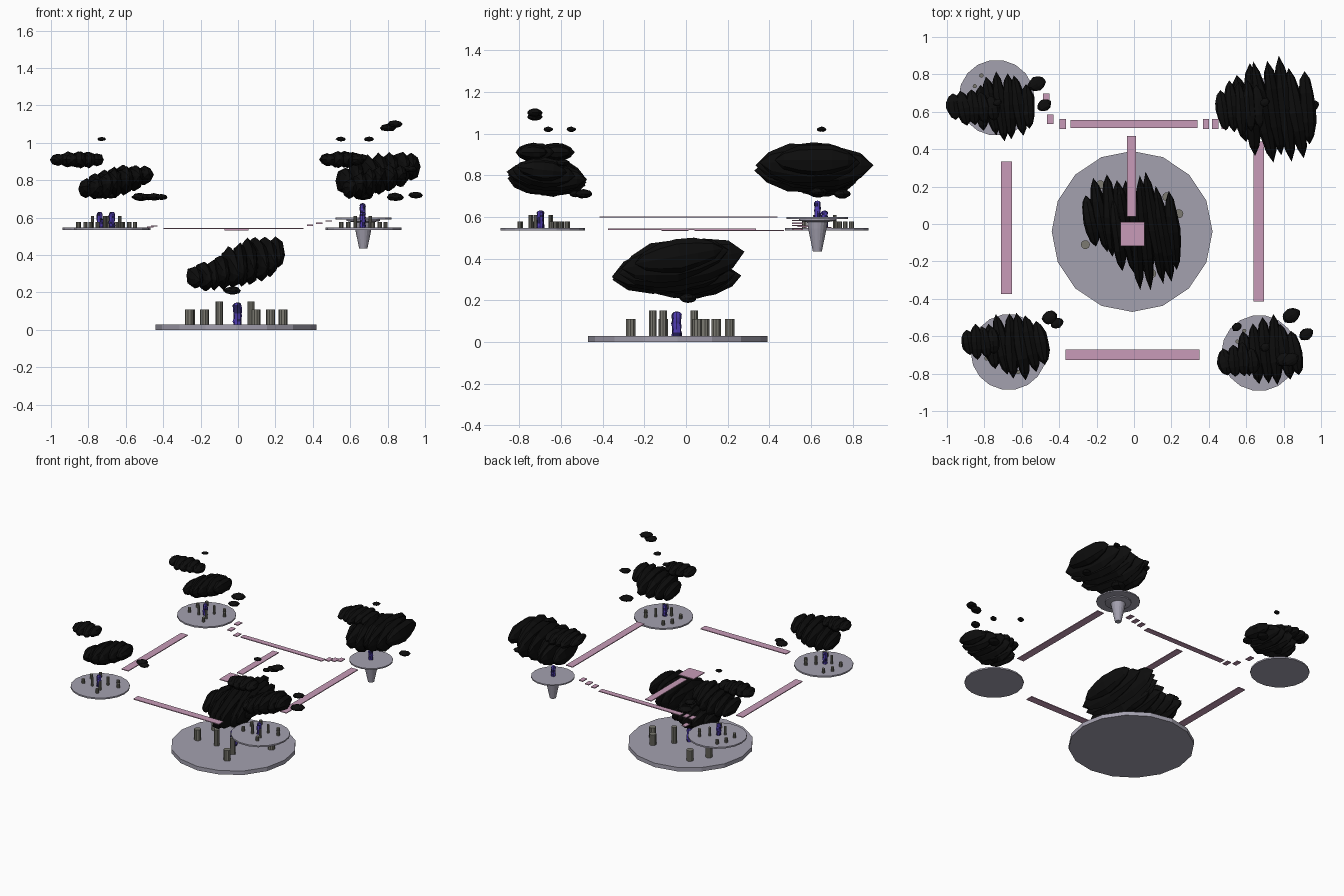
import bpy, bmesh, math, random
from mathutils import Matrix, Vector

if "Cube" in bpy.data.objects:
    bpy.data.objects.remove(bpy.data.objects["Cube"])

random.seed(4)

def mat(name, rgb):
    m = bpy.data.materials.new(name)
    m.diffuse_color = (*rgb, 1)
    m.use_nodes = True
    m.node_tree.nodes["Principled BSDF"].inputs["Base Color"].default_value = m.diffuse_color
    return m

STONE = mat("lavender_stone", (0.37, 0.355, 0.43))
PILLAR = mat("grey_pillar", (0.20, 0.195, 0.165))
PINK = mat("pink_path", (0.58, 0.33, 0.48))
LEAF = mat("black_foliage", (0.004, 0.004, 0.004))
PURPLE = mat("purple_bark", (0.08, 0.045, 0.45))
DARK = mat("dark_bark", (0.02, 0.015, 0.10))

def finish(name, bm, *mats):
    bmesh.ops.recalc_face_normals(bm, faces=bm.faces)
    me = bpy.data.meshes.new(name)
    bm.to_mesh(me)
    bm.free()
    for m in mats:
        me.materials.append(m)
    ob = bpy.data.objects.new(name, me)
    bpy.context.collection.objects.link(ob)
    return ob

def lathe(bm, profile, frame, n, jitter=0.0):
    """Revolve (radius, height) points about the local z of frame."""
    rings = []
    for r, h in profile:
        if r == 0:
            rings.append([bm.verts.new(frame @ Vector((0, 0, h)))])
            continue
        ring = []
        for i in range(n):
            a = 2 * math.pi * i / n
            k = r * (1 + random.uniform(-jitter, jitter))
            ring.append(bm.verts.new(frame @ Vector((k * math.cos(a), k * math.sin(a), h))))
        rings.append(ring)
    for a, b in zip(rings, rings[1:]):
        for i in range(n):
            j = (i + 1) % n
            quad = [a[i % len(a)], a[j % len(a)], b[j % len(b)], b[i % len(b)]]
            bm.faces.new(list(dict.fromkeys(quad)))
    for end in (rings[0], rings[-1]):
        if len(end) > 1:
            bm.faces.new(end)

def disc(name, x, y, profile, n=18):
    bm = bmesh.new()
    lathe(bm, profile, Matrix.Translation((x, y, 0)), n)
    finish(name, bm, STONE)

# pillar offsets from an island's centre, on the big island's scale
LOW = [(.185, .185), (.25, .095), (-.25, -.07), (.105, -.225), (-.17, .25), (-.245, .13)]
TALL = [(-.09, -.07), (.08, -.12), (.08, .08)]

def pillars(name, x, y, z, s, low, tall):
    bm = bmesh.new()
    for spots, r, h in ((LOW, .024, low), (TALL, .019, tall)):
        for px, py in spots:
            lathe(bm, [(r * s, z), (r * s, z + h)],
                  Matrix.Translation((x + px * s, y + py * s, 0)), 10)
    finish(name, bm, PILLAR)

def trunk(name, x, y, z, r, h):
    bm = bmesh.new()
    prof = [(r, z + h * i / 8) for i in range(8)] + [(r * .7, z + h * .97), (0, z + h)]
    lathe(bm, prof, Matrix.Translation((x, y, 0)), 8, .15)
    for f in bm.faces:
        f.material_index = int(random.random() < .35)
    finish(name, bm, PURPLE, DARK)

def leaf(bm, c, rx, ry, rz, yaw=.15, pitch=.0):
    """Pointed spindle lying along y."""
    prof = [(0, -1), (.55, -.78), (.9, -.4), (1, 0), (.9, .4), (.55, .78), (0, 1)]
    frame = (Matrix.Translation(c) @ Matrix.Rotation(yaw, 4, 'Z') @ Matrix.Rotation(pitch, 4, 'X')
             @ Matrix.Diagonal((rx, ry, rz, 1)) @ Matrix.Rotation(-math.pi / 2, 4, 'X'))
    lathe(bm, prof, frame, 8, .1)

def canopy(name, lobes, tufts=()):
    """Each lobe is a row of spindles: centre, radii, count, slope in x-z, pitch."""
    bm = bmesh.new()
    for (cx, cy, cz), (rx, ry, rz), n, slope, pitch in lobes:
        w = 1.5 * rx / n
        for i in range(n):
            t = -1 + (2 * i + 1) / n
            k = math.sqrt(1 - .75 * t * t)
            leaf(bm, (cx + (rx - w / 3) * t, cy + random.uniform(-.08, .08) * ry, cz + slope * rx * t),
                 w, ry * k * random.uniform(.88, 1.02), rz * k, random.uniform(.05, .2), pitch)
    for x, y, z, s in tufts:
        leaf(bm, (x, y, z), s, s * .8, s * .45, .5)
    finish(name, bm, LEAF)

# big ground island
disc("ground_island", -.01, -.04, [(.43, 0), (.43, .03)], 16)
pillars("ground_pillars", -.01, -.04, .03, 1, .08, .122)
trunk("ground_trunk", -.003, -.045, .03, .023, .117)
canopy("ground_canopy", [
    ((-.105, .03, .295), (.165, .23, .08), 6, .1, .12),
    ((.06, -.045, .365), (.185, .32, .115), 7, .3, .17),
], [(-.03, .01, .21, .05)])

# floating corner islands
CORNERS = {"front_left": (-.67, -.685), "front_right": (.67, -.69), "back_left": (-.735, .675)}
for key, (x, y) in CORNERS.items():
    disc(key + "_island", x, y, [(.203, .535), (.203, .546)])
    pillars(key + "_pillars", x, y, .546, .475, .032, .062)
    trunk(key + "_trunk", x - .004, y - .01, .546, .016, .085)

# spindle-footed back right island
disc("back_right_island", .67, .63,
     [(.022, .435), (.045, .545), (.05, .575), (.09, .582), (.09, .59), (.15, .591), (.15, .60)])
trunk("back_right_trunk", .667, .63, .60, .016, .078)

canopy("front_left_canopy", [
    ((-.63, -.645, .79), (.17, .19, .075), 6, .25, -.1),
    ((-.82, -.63, .91), (.1, .1, .045), 4, 0, 0),
], [(-.45, -.50, .71, .045), (-.41, -.53, .71, .035), (-.68, -.66, .72, .04)])
canopy("back_left_canopy", [
    ((-.69, .63, .79), (.16, .19, .075), 6, .25, -.1),
    ((-.86, .625, .91), (.14, .1, .045), 5, 0, 0),
], [(-.52, .75, .71, .05), (-.48, .635, .71, .04), (-.73, .65, 1.02, .024), (-.74, .65, .72, .04)])
canopy("front_right_canopy", [
    ((.73, -.685, .79), (.17, .19, .075), 6, .25, -.1),
    ((.56, -.73, .91), (.11, .1, .045), 4, 0, 0),
], [(.84, -.49, .71, .05), (.92, -.59, .86, .04), (.55, -.55, 1.02, .028),
    (.70, -.66, 1.02, .028), (.80, -.725, 1.08, .045), (.84, -.725, 1.10, .045), (.67, -.68, .72, .04)])
canopy("back_right_canopy", [
    ((.75, .60, .835), (.22, .29, .11), 7, .2, 0),
    ((.57, .62, .91), (.13, .16, .045), 5, 0, 0),
], [(.95, .63, .72, .04), (.70, .65, 1.02, .028), (.67, .63, .72, .06)])

# pink paths and stepping stones: x0, x1, y0, y1, top height
def slab(name, x0, x1, y0, y1, z):
    bm = bmesh.new()
    bmesh.ops.create_cube(bm, size=1, matrix=Matrix.Translation(((x0 + x1) / 2, (y0 + y1) / 2, z - .003))
                          @ Matrix.Diagonal((x1 - x0, y1 - y0, .006, 1)))
    finish(name, bm, PINK)

slab("left_path", -.71, -.653, -.375, .335, .544)
slab("right_path", .638, .694, -.415, .44, .602)
slab("front_path", -.365, .35, -.727, -.672, .544)
slab("back_path", -.34, .34, .514, .555, .544)
slab("centre_plate", -.073, .056, -.118, .012, .538)
slab("centre_path", -.038, .012, .04, .47, .538)
STEPS = [(-.38, .535, .544), (-.447, .56, .558), (-.47, .672, .552),
         (.385, .535, .562), (.435, .535, .573), (.485, .535, .586)]
for i, (x, y, z) in enumerate(STEPS):
    slab(f"stepping_stone_{i + 1}", x - .017, x + .017, y - .026, y + .026, z)
